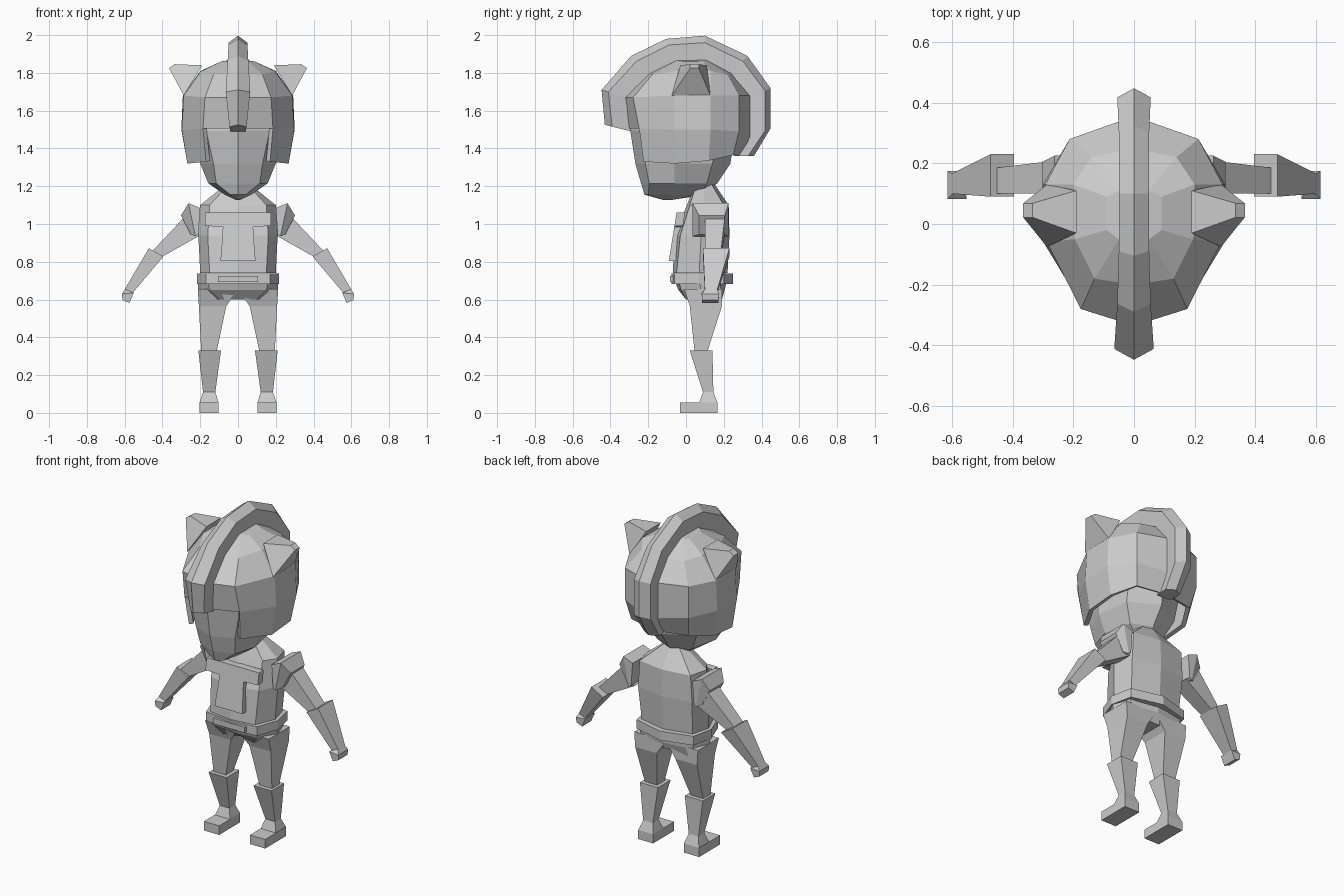
import bpy, bmesh
from mathutils import Vector

grey = bpy.data.materials.new("plain grey")
grey.diffuse_color = (0.6, 0.6, 0.6, 1)


def finish(name, bm, mirror=False, thick=0):
    bmesh.ops.recalc_face_normals(bm, faces=bm.faces)
    me = bpy.data.meshes.new(name)
    bm.to_mesh(me)
    bm.free()
    me.materials.append(grey)
    ob = bpy.data.objects.new(name, me)
    bpy.context.collection.objects.link(ob)
    if mirror:
        m = ob.modifiers.new("mirror", 'MIRROR')
        m.use_clip = True
        m.merge_threshold = 0.0005
    if thick:
        s = ob.modifiers.new("shell", 'SOLIDIFY')
        s.thickness = thick
        s.offset = -1
    return ob


def loft(name, rings, mirror=False, closed=True, caps=(True, True), skip=(), thick=0):
    """Bridge rows of points; skip holds (row, column) quads left open."""
    bm = bmesh.new()
    rows = [[bm.verts.new(p) for p in r] for r in rings]
    n = len(rows[0])
    for i in range(len(rows) - 1):
        for j in range(n if closed else n - 1):
            if (i, j) not in skip:
                k = (j + 1) % n
                bm.faces.new((rows[i][j], rows[i][k], rows[i + 1][k], rows[i + 1][j]))
    for want, row in zip(caps, (rows[0], rows[-1])):
        if want:
            bm.faces.new(row)
    return finish(name, bm, mirror, thick)


def level(z, *pts):
    """Half outline at one height, mirrored to a full ring (first and last on x=0)."""
    full = list(pts) + [(-x, y) for x, y in pts[-2:0:-1]]
    return [(x, y, z) for x, y in full]


def rect(x0, x1, y0, y1, z):
    return [(x0, y0, z), (x1, y0, z), (x1, y1, z), (x0, y1, z)]


def slant(xo, zo, xi, zi, y0, y1):
    """Limb section between an outer/upper and an inner/lower edge."""
    return [(xo, y0, zo), (xi, y0, zi), (xi, y1, zi), (xo, y1, zo)]


# helmet shell, half of it then mirrored, open over the face
helmet_rows = [
    [(0, -.25, 1.33), (.17, -.225, 1.33), (.268, -.06, 1.32), (.268, .12, 1.335), (.19, .25, 1.365), (0, .29, 1.36)],
    [(0, -.315, 1.505), (.185, -.248, 1.505), (.298, -.06, 1.5), (.3, .13, 1.5), (.212, .28, 1.49), (0, .355, 1.46)],
    [(0, -.335, 1.67), (.175, -.28, 1.67), (.287, -.06, 1.68), (.292, .13, 1.68), (.212, .28, 1.68), (0, .355, 1.68)],
    [(0, -.2, 1.8), (.13, -.18, 1.79), (.195, -.05, 1.81), (.2, .13, 1.81), (.14, .22, 1.79), (0, .25, 1.8)],
    [(0, -.055, 1.875), (.05, -.05, 1.865), (.09, -.02, 1.86), (.09, .09, 1.86), (.05, .11, 1.865), (0, .11, 1.875)],
]
loft("helmet", helmet_rows, True, False, (False, True), {(0, 0)}, 0.025)

# head and jaw under the helmet
loft("head", [
    level(1.58, (0, -.27), (.15, -.21), (.2, -.03), (.15, .18), (0, .24)),
    level(1.495, (0, -.295), (.168, -.225), (.23, -.03), (.18, .18), (0, .26)),
    level(1.32, (0, -.268), (.13, -.215), (.2, -.06), (.17, .14), (0, .235)),
    level(1.215, (0, -.238), (.115, -.195), (.157, -.06), (.12, .11), (0, .165)),
    level(1.155, (0, -.22), (.04, -.2), (.07, -.08), (.05, .08), (0, .1)),
    level(1.126, (0, -.115), (.005, -.11), (.008, -.1), (.005, -.09), (0, -.085)),
])

# crest arching over the helmet: (outer y, z, inner y, z)
arc = [(-.43, 1.525, -.29, 1.49), (-.447, 1.71, -.32, 1.67), (-.29, 1.89, -.19, 1.79),
       (-.105, 1.98, -.05, 1.865), (.1, 1.997, .1, 1.865), (.325, 1.89, .24, 1.79),
       (.447, 1.72, .34, 1.67), (.447, 1.505, .34, 1.46), (.36, 1.36, .25, 1.36)]
half_w = [.045, .065, .055, .05, .05, .05, .055, .055, .05]
crest = []
for (oy, oz, iy, iz), w in zip(arc, half_w):
    my, mz = oy + (iy - oy) * .28, oz + (iz - oz) * .28
    crest.append([(0, oy, oz), (w, my, mz), (w * .9, iy, iz), (-w * .9, iy, iz), (-w, my, mz)])
loft("crest", crest)

# ears: wide base on the helmet, narrow outer tip
loft("ears", [
    [(.287, -.075, 1.68), (.287, .13, 1.68), (.19, .11, 1.84), (.19, -.03, 1.84)],
    [(.365, .022, 1.825), (.365, .068, 1.825), (.335, .068, 1.846), (.335, .022, 1.846)],
], True)

# torso and pelvis
loft("torso", [
    level(1.22, (0, .05), (.04, .06), (.05, .1), (.04, .13), (0, .145)),
    level(1.1, (0, .005), (.15, .02), (.2, .09), (.17, .2), (0, .226)),
    level(.94, (0, -.06), (.16, -.03), (.21, .08), (.18, .2), (0, .23)),
    level(.74, (0, -.07), (.15, -.05), (.2, .07), (.17, .18), (0, .22)),
])
loft("pelvis", [
    level(.7, (0, -.06), (.16, -.04), (.213, .07), (.18, .18), (0, .215)),
    level(.65, (0, -.04), (.15, -.025), (.213, .08), (.175, .185), (0, .205)),
    level(.6, (0, .03), (.1, .0), (.205, .09), (.15, .19), (0, .17)),
])

# belt with buckle
belt = [(0, -.078), (.17, -.062), (.218, .07), (.19, .2), (0, .25)]
loft("belt", [level(.683, *belt), level(.738, *belt)])
loft("buckle", [rect(-.105, .105, -.086, -.05, .692), rect(-.105, .105, -.086, -.05, .726)])

# T-shaped chest plate following the chest slope
plate = [(.175, 1.06), (.175, .99), (.08, .985), (.085, .9), (.093, .805)]
plate += [(-x, z) for x, z in reversed(plate)]
front = [(x, -.05 - (1.06 - z) * .16, z) for x, z in plate]
loft("chest_plate", [front, [(x, y + .045, z) for x, y, z in front]])

# shoulder pads
loft("shoulder_pads", [
    [(.2, .035, 1.085), (.21, .035, .945), (.21, .225, .945), (.2, .225, 1.085)],
    [(.262, .035, 1.11), (.225, .035, .935), (.225, .225, .935), (.262, .225, 1.11)],
    [(.302, .07, 1.045), (.25, .07, .945), (.25, .205, .945), (.302, .205, 1.045)],
], True)

# upper arms, gauntlets, hands
loft("upper_arms", [slant(.29, 1.03, .2, .94, .1, .205), slant(.455, .855, .405, .825, .1, .185)], True)
loft("gauntlets", [slant(.472, .872, .395, .828, .09, .23), slant(.602, .65, .56, .632, .1, .165)], True)
loft("hands", [slant(.598, .655, .56, .638, .1, .165), slant(.614, .63, .552, .635, .083, .175),
               slant(.612, .598, .575, .582, .085, .172)], True)

# legs with an inward root meeting the pelvis
loft("legs", [rect(.0, .213, -.01, .19, .655), rect(.062, .207, .02, .19, .565),
              rect(.112, .195, .045, .115, .33)], True)

# boots and feet
loft("boots", [rect(.09, .21, .02, .14, .33), rect(.12, .185, .09, .145, .11),
               rect(.103, .203, .07, .167, .055)], True)
loft("feet", [rect(.103, .205, -.033, .167, 0), rect(.103, .205, -.033, .167, .055)], True)
